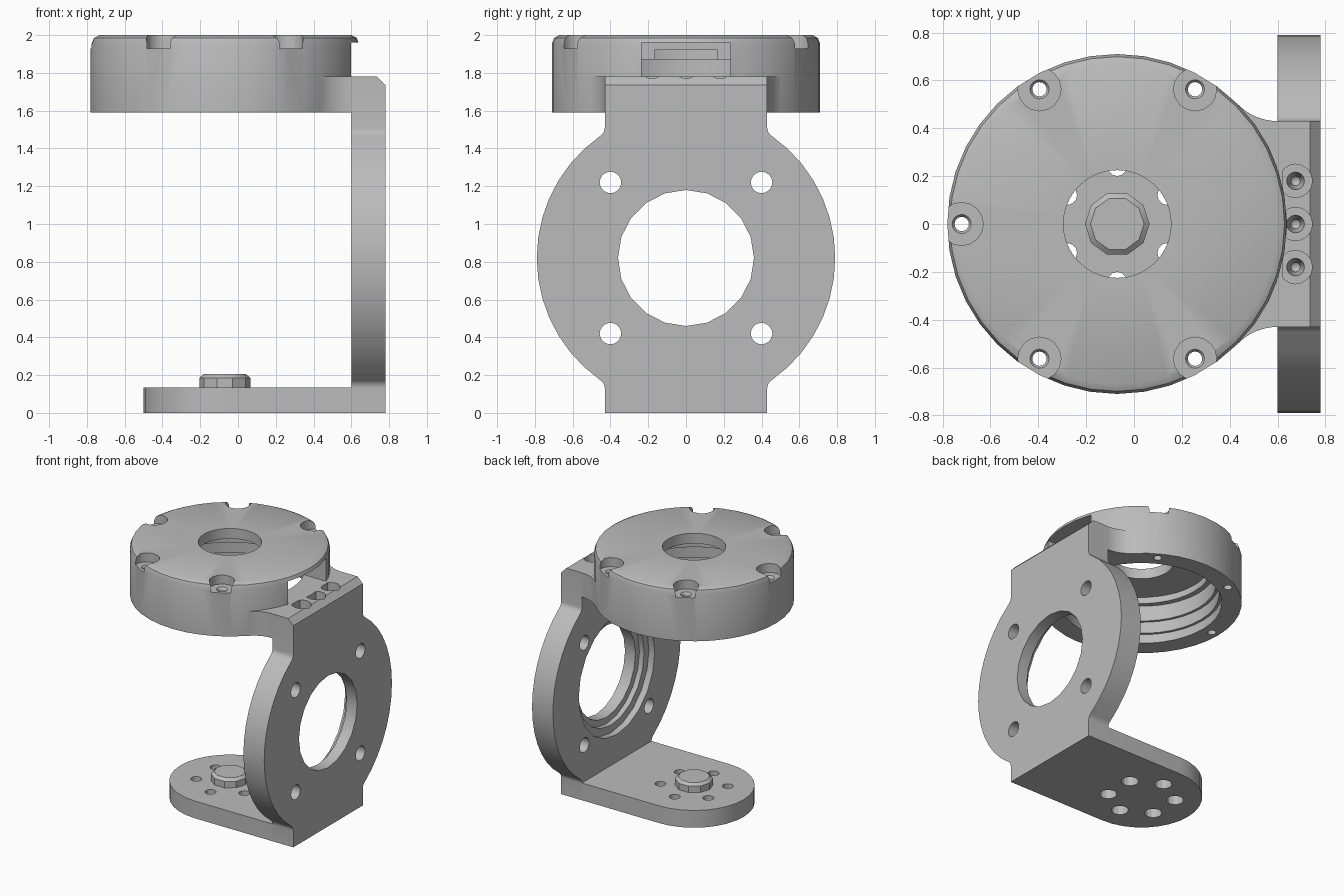
import bpy, bmesh
from math import sin, cos, pi, radians
from mathutils import Matrix, Vector

if "Cube" in bpy.data.objects:
    bpy.data.objects.remove(bpy.data.objects["Cube"])

GREY = bpy.data.materials.new("machined grey")
GREY.use_nodes = True
GREY.diffuse_color = (0.5, 0.5, 0.5, 1)
GREY.node_tree.nodes["Principled BSDF"].inputs["Base Color"].default_value = (0.5, 0.5, 0.5, 1)

AXIS = -0.07      # x of the cup and peg axis
HALF = 0.43       # half width of the neck and foot
MID = 0.82        # height of the plate's round centre
TOP = 1.78        # top of the plate
FACE, BACK = 0.6, 0.78   # inner and outer faces of the plate


def finish(name, bm):
    bmesh.ops.recalc_face_normals(bm, faces=bm.faces)
    mesh = bpy.data.meshes.new(name)
    bm.to_mesh(mesh)
    bm.free()
    ob = bpy.data.objects.new(name, mesh)
    bpy.context.collection.objects.link(ob)
    mesh.materials.append(GREY)
    return ob


def lathe(name, profile, steps, matrix=Matrix(), closed=False):
    """Revolve (radius, height) points about z."""
    bm = bmesh.new()
    verts = [bm.verts.new((r, 0, z)) for r, z in profile]
    pairs = list(zip(verts, verts[1:]))
    if closed:
        pairs.append((verts[-1], verts[0]))
    edges = [bm.edges.new(p) for p in pairs]
    bmesh.ops.spin(bm, geom=verts + edges, cent=(0, 0, 0), axis=(0, 0, 1),
                   angle=2 * pi, steps=steps, use_duplicate=False)
    bmesh.ops.remove_doubles(bm, verts=bm.verts, dist=1e-4)
    bm.transform(matrix)
    return finish(name, bm)


def prism(name, points, along, chamfer=0):
    """Extrude a flat outline of 3D points; optionally bevel the far top edge."""
    bm = bmesh.new()
    face = bm.faces.new([bm.verts.new(p) for p in points])
    new = bmesh.ops.extrude_face_region(bm, geom=[face], use_keep_orig=True)["geom"]
    moved = [v for v in new if isinstance(v, bmesh.types.BMVert)]
    bmesh.ops.translate(bm, verts=moved, vec=along)
    bmesh.ops.recalc_face_normals(bm, faces=bm.faces)
    if chamfer:
        edge = [e for e in bm.edges if all(v.co.z > TOP - 0.01 and v.co.x > BACK - 0.01 for v in e.verts)]
        bmesh.ops.bevel(bm, geom=edge, offset=chamfer, segments=1, affect='EDGES')
    return finish(name, bm)


def arc(cx, cy, r, a, b, n):
    return [(cx + r * cos(radians(a + (b - a) * i / n)),
             cy + r * sin(radians(a + (b - a) * i / n))) for i in range(n + 1)]


def mirrored(half):
    """Close a half outline by mirroring its first coordinate."""
    return half + [(-u, v) for u, v in reversed(half)]


def cut(ob, cutter):
    mod = ob.modifiers.new("cut", 'BOOLEAN')
    mod.operation, mod.solver, mod.object = 'DIFFERENCE', 'EXACT', cutter
    bpy.context.view_layer.objects.active = ob
    bpy.ops.object.modifier_apply(modifier=mod.name)
    bpy.data.objects.remove(cutter)


def drill(ob, profile, steps, place):
    cut(ob, lathe("cutter", profile, steps, place))


def polar(r, degrees):
    a = radians(degrees)
    return Matrix.Translation((AXIS + r * cos(a), r * sin(a), 0))


# Upright plate: round disc with necks above and below
fil = 0.05
rise = ((0.79 + fil) ** 2 - (HALF + fil) ** 2) ** 0.5
half = [(HALF, 0)]
half += arc(HALF + fil, MID - rise, fil, 180, 125, 4)
half += arc(0, MID, 0.79, -55, 55, 14)[1:-1]
half += arc(HALF + fil, MID + rise, fil, 235, 180, 4)
half += [(HALF, TOP)]
plate = prism("upright_plate", [(FACE, y, z) for y, z in mirrored(half)],
              (BACK - FACE, 0, 0), chamfer=0.045)

# Stepped bore and bolt holes through the plate
turn = Matrix.Rotation(pi / 2, 4, 'Y')
drill(plate, [(0, 0.5), (0.47, 0.5), (0.47, 0.65), (0.41, 0.65), (0.41, 0.69),
              (0.36, 0.69), (0.36, 0.9), (0, 0.9)], 20,
      Matrix.Translation((0, 0, MID)) @ turn)
for y in (-0.4, 0.4):
    for dz in (-0.4, 0.4):
        drill(plate, [(0, 0.5), (0.057, 0.5), (0.057, 0.9), (0, 0.9)], 16,
              Matrix.Translation((0, y, MID + dz)) @ turn)

# Countersunk screw pockets along the plate's top edge
for y in (-0.18, 0, 0.18):
    drill(plate, [(0, 1.6), (0.02, 1.62), (0.037, 1.715), (0.07, 1.715), (0.07, 1.9), (0, 1.9)],
          16, Matrix.Translation((0.675, y, 0)))

# Foot with a rounded end
end = arc(AXIS, 0, HALF, 90, 270, 16)
foot = prism("foot", [(x, y, 0) for x, y in [(0.62, HALF)] + end + [(0.62, -HALF)]], (0, 0, 0.135))
for i in range(6):
    drill(foot, [(0, -0.1), (0.062, -0.1), (0.062, 0.075), (0.04, 0.075), (0.04, 0.3), (0, 0.3)],
          12, polar(0.24, 30 + 60 * i))

# Pivot peg on the foot
peg = lathe("pivot_peg", [(0, 0.1), (0.135, 0.1), (0.135, 0.185), (0.112, 0.205), (0, 0.205)],
            10, Matrix.Translation((AXIS, 0, 0)))

# Hollow cup with rounded rim, stepped inside and centre hole
cup = lathe("cup_housing",
            [(0.57, 1.59), (0.71, 1.59), (0.71, 1.955), (0.699, 1.985), (0.67, 2.0),
             (0.225, 2.0), (0.225, 1.92), (0.49, 1.92), (0.49, 1.87), (0.53, 1.87),
             (0.53, 1.75), (0.55, 1.75), (0.55, 1.66), (0.57, 1.66)],
            40, Matrix.Translation((AXIS, 0, 0)), closed=True)
for a in (60, 120, 180, 240, 300):
    drill(cup, [(0, 1.5), (0.03, 1.5), (0.03, 1.915), (0.04, 1.93), (0.09, 1.93), (0.09, 2.1), (0, 2.1)],
          16, polar(0.65, a))

# Side opening above the flange, leaving a thin lip
w = 0.236
window = prism("cutter", [(0.39, -w, TOP), (0.9, -w, TOP), (0.9, w, TOP), (0.39, w, TOP)], (0, 0, 0.18))
cut(cup, window)

# Filleted web joining cup and plate
sweep = arc(FACE, 0.66, 0.23, 224.6, 270, 8)
web_half = [(x, y) for x, y in sweep] + [(0.62, HALF)]
inner = arc(AXIS, 0, 0.6, -44, 44, 12)
outline = web_half + [(x, -y) for x, y in reversed(web_half)] + inner
web = prism("joining_web", [(x, y, 1.59) for x, y in outline], (0, 0, TOP - 1.59))

# Smooth the curved walls, keep machined edges crisp
bpy.ops.object.select_all(action='DESELECT')
for ob in (plate, foot, cup, web, peg):
    ob.select_set(True)
    bpy.context.view_layer.objects.active = ob
bpy.ops.object.shade_smooth_by_angle(angle=radians(28))
